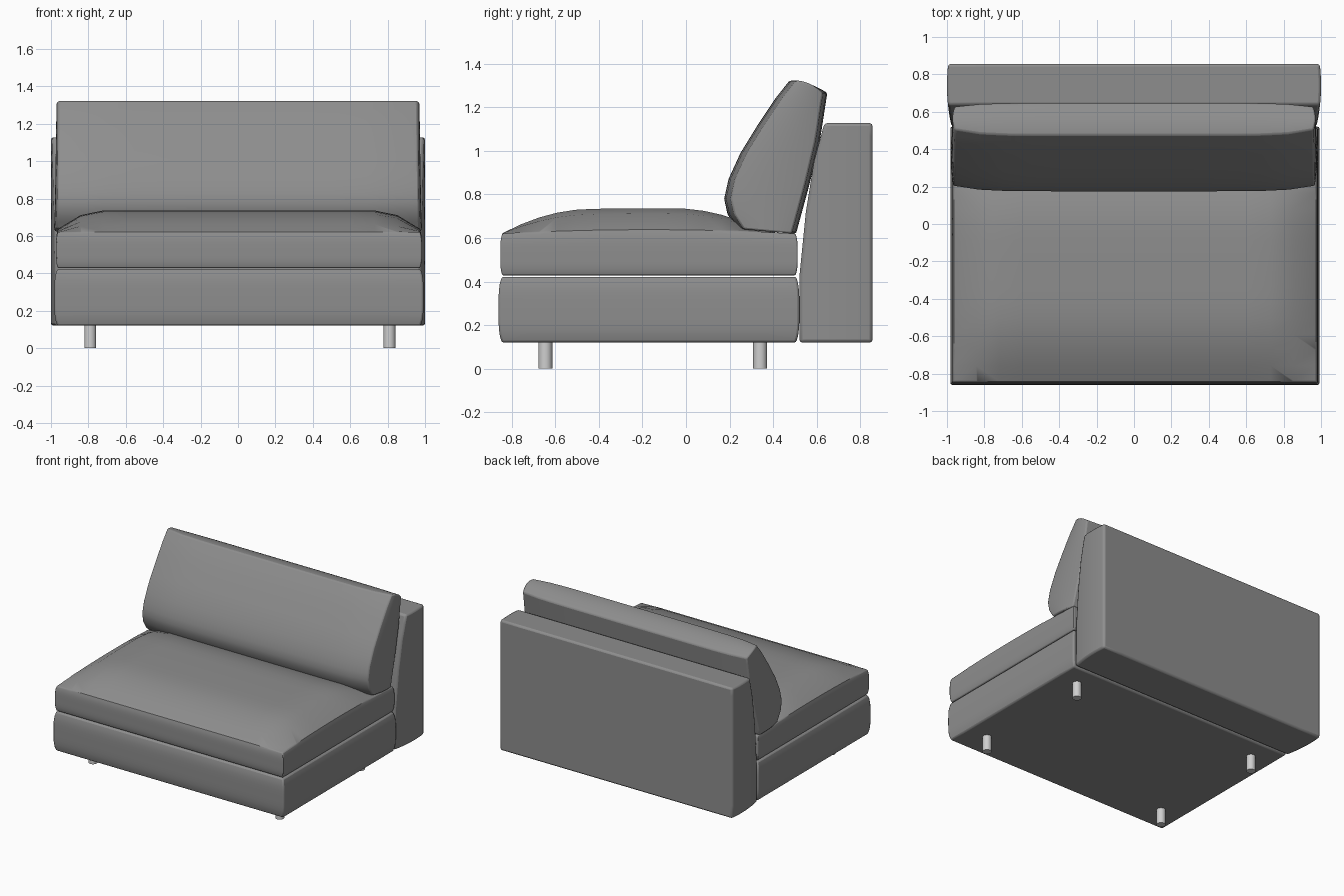
import bpy, bmesh
from math import radians

cube = bpy.data.objects.get("Cube")
if cube:
    bpy.data.objects.remove(cube, do_unlink=True)


def material(name, rgb):
    m = bpy.data.materials.new(name)
    m.use_nodes = True
    m.diffuse_color = (*rgb, 1)
    m.node_tree.nodes["Principled BSDF"].inputs["Base Color"].default_value = (*rgb, 1)
    return m


FABRIC = material("grey fabric", (0.27, 0.27, 0.27))
METAL = material("pale metal", (0.62, 0.62, 0.62))


def mix(a, b, t):
    return a + (b - a) * t


def along(points, t):
    """Point at fraction t of a polyline."""
    s = t * (len(points) - 1)
    i = min(int(s), len(points) - 2)
    return [mix(a, b, s - i) for a, b in zip(points[i], points[i + 1])]


def ease(t):
    t = max(0, min(1, t))
    return 1 - (1 - t) ** 2


def upholstery(name, shape, cuts, rounding):
    """Gridded cube, each point placed by shape(u, v, w), with soft edges."""
    bm = bmesh.new()
    bmesh.ops.create_cube(bm, size=2)
    bmesh.ops.subdivide_edges(bm, edges=bm.edges[:], cuts=cuts, use_grid_fill=True)
    for v in bm.verts:
        v.co = shape(*v.co)
    bmesh.ops.recalc_face_normals(bm, faces=bm.faces[:])
    mesh = bpy.data.meshes.new(name)
    bm.to_mesh(mesh)
    bm.free()
    mesh.materials.append(FABRIC)
    obj = bpy.data.objects.new(name, mesh)
    bpy.context.collection.objects.link(obj)
    bevel = obj.modifiers.new("soft edges", "BEVEL")
    bevel.width = rounding
    bevel.segments = 2
    bevel.limit_method = "ANGLE"
    bevel.angle_limit = radians(50)
    smooth(obj)
    return obj


def smooth(obj):
    bpy.ops.object.select_all(action="DESELECT")
    obj.select_set(True)
    bpy.context.view_layer.objects.active = obj
    bpy.ops.object.shade_smooth_by_angle(angle=radians(40))


# Base: box with slightly bulging sides
def base_shape(u, v, w):
    bulge = 0.015 * (1 - w ** 4)
    return (0.005 + u * (0.972 + bulge), -0.17 + v * (0.675 + bulge), mix(0.12, 0.422, (w + 1) / 2))


# Seat cushion: slab with a domed top that sinks under the back cushion
def seat_shape(u, v, w):
    bulge = 0.01 * (1 - w ** 4)
    x = 0.005 + u * (0.968 + bulge)
    y = -0.17 + v * (0.672 + bulge)
    front, rear = ease((y + 0.845) / 0.4), ease((0.36 - y) / 0.4)
    dome = 0.098 * ease((1 - abs(u)) / 0.25) * front * rear + 0.018 * (1 - v * v)
    top = 0.62 + dome
    t = (w + 1) / 2
    return (x, y, mix(0.428, 0.62, t) + (top - 0.62) * t ** 4)


# Backrest: flat rear, leaning front, sides bowed in plan
REST_FRONT = [(0.52, 0.12), (0.52, 0.42), (0.55, 0.72), (0.587, 0.95), (0.635, 1.127)]


def backrest_shape(u, v, w):
    t = (w + 1) / 2
    y_front, z = along(REST_FRONT, t)
    y = mix(y_front, 0.856, (v + 1) / 2)
    bow = ((y - 0.74) / 0.22) ** 2
    return (u * (1.0 - 0.025 * bow), y, z)


# Back cushion: fat at the bottom, leaning on the backrest
PILLOW_FRONT = [(0.235, 0.64), (0.19, 0.71), (0.175, 0.78), (0.195, 0.87),
                (0.25, 0.99), (0.33, 1.12), (0.41, 1.24), (0.475, 1.322)]
PILLOW_REAR = [(0.505, 0.62), (0.565, 0.84), (0.615, 1.05), (0.648, 1.265)]


def pillow_shape(u, v, w):
    t, s = (w + 1) / 2, (v + 1) / 2
    yf, zf = along(PILLOW_FRONT, t)
    yr, zr = along(PILLOW_REAR, t)
    pinch = abs(u) ** 8
    y = mix(yf + 0.03 * pinch, yr - 0.02 * pinch, s)
    z = mix(zf, zr, s) + 0.014 * (1 - v * v) * t ** 4
    return (u * (mix(0.97, 0.958, t) + 0.012 * (1 - v * v)), y, z)


upholstery("base", base_shape, 9, 0.01)
upholstery("seat_cushion", seat_shape, 15, 0.006)
upholstery("backrest", backrest_shape, 11, 0.014)
upholstery("back_cushion", pillow_shape, 13, 0.014)

# Legs
for side, x in (("right", -0.79), ("left", 0.81)):
    for end, y in (("front", -0.645), ("rear", 0.34)):
        bpy.ops.mesh.primitive_cylinder_add(vertices=24, radius=0.032, depth=0.13,
                                            location=(x, y, 0.065))
        leg = bpy.context.object
        leg.name = f"{end}_{side}_leg"
        leg.data.materials.append(METAL)
        smooth(leg)
